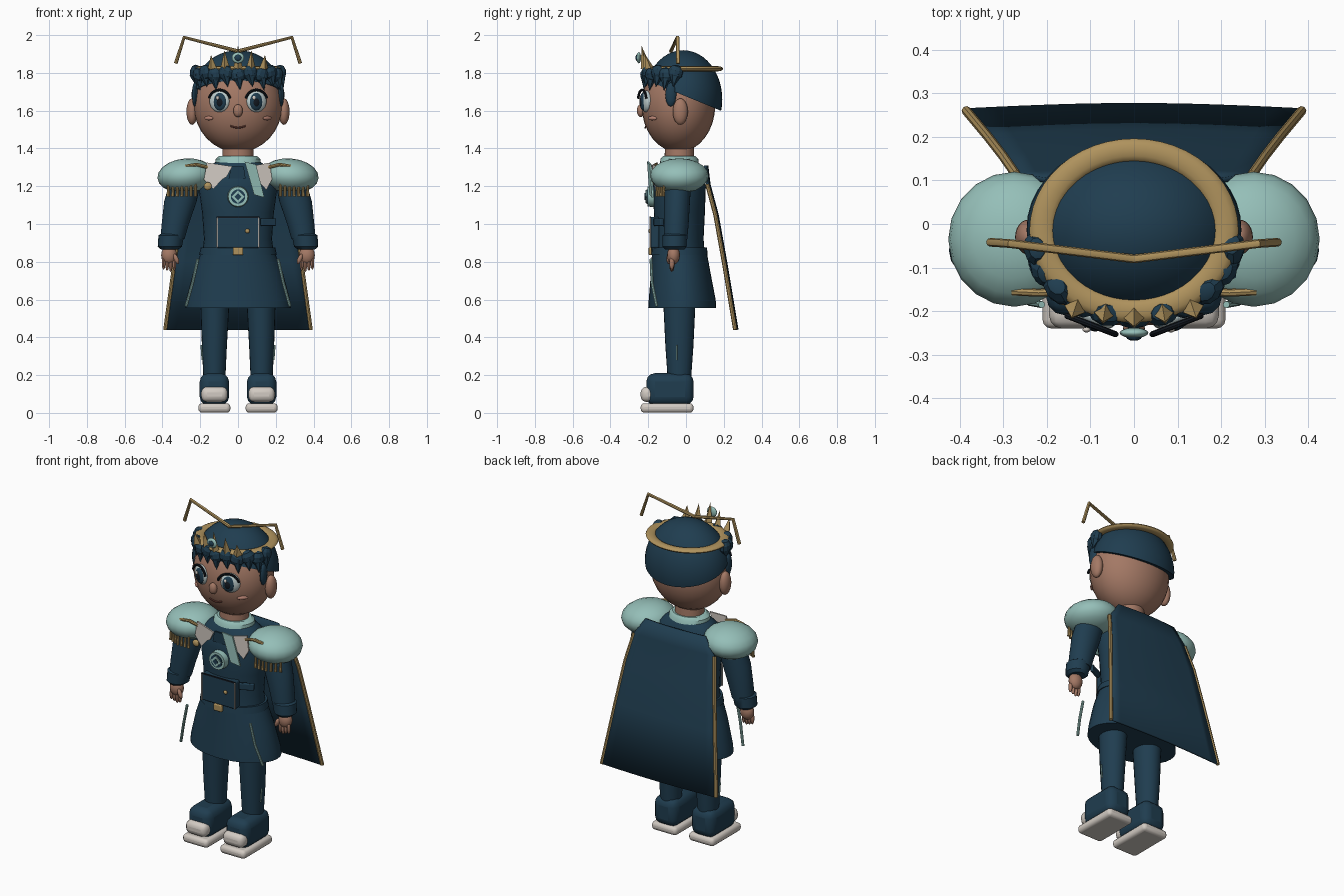
import bpy, bmesh, math
from mathutils import Vector

cube = bpy.data.objects.get("Cube")
if cube:
    bpy.data.objects.remove(cube, do_unlink=True)


def material(name, r, g, b):
    m = bpy.data.materials.new(name)
    m.use_nodes = True
    m.diffuse_color = (r, g, b, 1)
    bsdf = m.node_tree.nodes["Principled BSDF"]
    bsdf.inputs["Base Color"].default_value = (r, g, b, 1)
    bsdf.inputs["Roughness"].default_value = 0.7
    return m


NAVY = material("navy cloth", .014, .047, .08)
TEAL = material("pale teal", .3, .52, .48)
GOLD = material("gold", .43, .29, .11)
SKIN = material("skin", .37, .19, .13)
WHITE = material("off white", .64, .59, .54)
LIPS = material("lip brown", .17, .055, .04)
BLUSH = material("blush", .5, .24, .18)
BLACK = material("near black", .006, .009, .014)
EYE = material("eye white", .52, .62, .62)


def finish(name, mat, angle=40):
    ob = bpy.context.object
    ob.name = name
    ob.data.materials.clear()
    ob.data.materials.append(mat)
    bpy.ops.object.transform_apply(location=False, rotation=False, scale=True)
    bpy.ops.object.shade_smooth_by_angle(angle=math.radians(angle))
    return ob


def from_bmesh(name, bm, mat, angle=40):
    bmesh.ops.recalc_face_normals(bm, faces=bm.faces)
    mesh = bpy.data.meshes.new(name)
    bm.to_mesh(mesh)
    bm.free()
    ob = bpy.data.objects.new(name, mesh)
    bpy.context.collection.objects.link(ob)
    bpy.ops.object.select_all(action='DESELECT')
    bpy.context.view_layer.objects.active = ob
    ob.select_set(True)
    return finish(name, mat, angle)


def ball(name, loc, size, mat, rot=(0, 0, 0), seg=24, angle=40):
    bpy.ops.mesh.primitive_uv_sphere_add(segments=seg, ring_count=seg // 2, location=loc, rotation=rot)
    bpy.context.object.scale = size
    return finish(name, mat, angle)


def box(name, loc, size, mat, bevel=0.0, rot=(0, 0, 0)):
    bpy.ops.mesh.primitive_cube_add(size=1, location=loc, rotation=rot)
    bpy.context.object.scale = size
    ob = finish(name, mat)
    if bevel:
        mod = ob.modifiers.new("round", 'BEVEL')
        mod.width, mod.segments = bevel, 3
    return ob


def cone(name, start, tip, radius, mat, sides=8, end=0.0):
    a, b = Vector(start), Vector(tip)
    bpy.ops.mesh.primitive_cone_add(vertices=sides, radius1=radius, radius2=end, depth=(b - a).length, location=(a + b) / 2)
    bpy.context.object.rotation_euler = (b - a).to_track_quat('Z', 'Y').to_euler()
    return finish(name, mat)


def tube(name, points, radius, mat):
    cu = bpy.data.curves.new(name, 'CURVE')
    cu.dimensions, cu.bevel_depth, cu.bevel_resolution, cu.use_fill_caps = '3D', radius, 2, True
    sp = cu.splines.new('POLY')
    sp.points.add(len(points) - 1)
    for p, co in zip(sp.points, points):
        p.co = (*co, 1)
    ob = bpy.data.objects.new(name, cu)
    bpy.context.collection.objects.link(ob)
    bpy.ops.object.select_all(action='DESELECT')
    bpy.context.view_layer.objects.active = ob
    ob.select_set(True)
    bpy.ops.object.convert(target='MESH')
    return finish(name, mat)


def loft(name, rings, mat, seg=32):
    """Stacked ellipses: height, x radius, y radius, x centre, y centre."""
    bm = bmesh.new()
    loops = []
    for z, rx, ry, cx, cy in rings:
        loops.append([bm.verts.new((cx + rx * math.cos(t), cy + ry * math.sin(t), z))
                      for t in (2 * math.pi * i / seg for i in range(seg))])
    for lo, hi in zip(loops, loops[1:]):
        for i in range(seg):
            j = (i + 1) % seg
            bm.faces.new((lo[i], lo[j], hi[j], hi[i]))
    bm.faces.new(loops[0])
    bm.faces.new(loops[-1])
    return from_bmesh(name, bm, mat)


def plate(name, outline, y, mat, thick=0.009, bend=0.25):
    """Flat front shape that wraps back a little toward the sides."""
    bm = bmesh.new()
    face = bm.faces.new([bm.verts.new((x, y + bend * abs(x), z)) for x, z in outline])
    ext = bmesh.ops.extrude_face_region(bm, geom=[face])
    bmesh.ops.translate(bm, vec=(0, thick, 0), verts=[v for v in ext["geom"] if isinstance(v, bmesh.types.BMVert)])
    return from_bmesh(name, bm, mat)


# Head, neck and face
ball("head", (0, -.04, 1.63), (.235, .195, .25), SKIN, seg=32)
loft("neck", [(1.32, .085, .08, 0, -.035), (1.43, .08, .075, 0, -.035)], SKIN)
ball("nose", (0, -.24, 1.6), (.025, .02, .034), SKIN)
tube("mouth", [(x * .01, -.216 + abs(x) * .001, 1.51 + x * x * .0006) for x in range(-4, 5)], .0045, LIPS)

# Hair cap cut along a line that drops toward the back
bm = bmesh.new()
bmesh.ops.create_uvsphere(bm, u_segments=40, v_segments=24, radius=1)
for v in bm.verts:
    v.co = (v.co.x * .248, v.co.y * .207 - .015, v.co.z * .26 + 1.66)
cut = bmesh.ops.bisect_plane(bm, geom=bm.verts[:] + bm.edges[:] + bm.faces[:],
                             plane_co=(0, -.06, 1.7), plane_no=(0, .41, 1), clear_inner=True)
bmesh.ops.holes_fill(bm, edges=[e for e in bm.edges if e.is_boundary])
from_bmesh("hair_cap", bm, NAVY)

# Fringe of clumped locks with pointed tips
for i in range(-5, 6):
    a = i * .29
    x, y = .225 * math.sin(a), -.035 - .175 * math.cos(a)
    ball("fringe_clump", (x, y, 1.79 + .012 * (i % 2)), (.042, .032, .042), NAVY, (0, .3 * (i % 3 - 1), a), 10, 20)
    cone("fringe_tip", (x, y, 1.79), (x * 1.03 + .012, y - .012, 1.705 + .02 * (i % 2)), .034, NAVY, 6)

# Crown band, points and gem
bpy.ops.mesh.primitive_torus_add(major_radius=.21, minor_radius=.03, major_segments=48, minor_segments=12, location=(0, -.015, 1.822))
bpy.context.object.scale = (1, .88, .45)
finish("crown_band", GOLD)
for i in range(-2, 3):
    x, y = i * .068, -.215 + .01 * abs(i)
    cone("crown_point", (x, y, 1.825), (x * 1.05, y - .02, 1.945 - .025 * abs(i)), .025, GOLD, 4)
ball("crown_gem_rim", (0, -.25, 1.88), (.033, .012, .03), TEAL, seg=16)
ball("crown_gem", (0, -.26, 1.88), (.018, .008, .017), NAVY, seg=12)

for s in (-1, 1):
    # Ear, sideburn, antenna
    ball("ear", (s * .243, -.03, 1.595), (.03, .04, .07), SKIN)
    ball("sideburn", (s * .228, -.08, 1.685), (.016, .03, .065), NAVY, seg=12)
    tube("antenna", [(0, -.08, 1.915), (s * .285, -.045, 1.988), (s * .33, -.042, 1.85)], .01, GOLD)
    # Layered eye
    turn = (0, 0, s * .36)
    ball("eye", (s * .098, -.212, 1.65), (.056, .025, .058), EYE, turn)
    ball("iris", (s * .097, -.226, 1.648), (.038, .016, .047), NAVY, turn)
    ball("pupil", (s * .097, -.235, 1.645), (.02, .01, .026), BLACK, turn)
    ball("eye_glint", (s * .097 - .012, -.243, 1.668), (.009, .006, .011), WHITE)
    lash = [math.radians(d) for d in range(15, 166, 15)]
    tube("upper_lash", [(s * .098 + .058 * math.cos(t), -.232 + s * .022 * math.cos(t), 1.65 + .06 * math.sin(t))
                        for t in lash], .007, BLACK)
    ball("cheek_blush", (s * .155, -.178, 1.56), (.032, .008, .011), BLUSH, (0, 0, s * .8))

    # Sleeve, cuff, hand
    loft("sleeve", [(.92, .064, .062, s * .347, -.055), (1.0, .072, .066, s * .332, -.052),
                    (1.12, .086, .069, s * .305, -.048), (1.26, .08, .07, s * .27, -.04)], NAVY)
    loft("cuff", [(.865, .045, .05, s * .362, -.06), (.88, .064, .064, s * .361, -.06),
                  (.94, .068, .066, s * .353, -.058), (.953, .05, .05, s * .35, -.058)], NAVY, 16)
    ball("palm", (s * .365, -.066, .835), (.042, .034, .05), SKIN, seg=16)
    for f in range(4):
        x = s * (.337 + f * .019)
        ball("finger", (x, -.075, .782 + .006 * abs(f - 1)), (.0105, .014, .036), SKIN, seg=10)
    ball("thumb", (s * .327, -.09, .815), (.013, .014, .03), SKIN, (0, s * .4, 0), 10)

    # Epaulette with bar and tassels
    ball("epaulette", (s * .275, -.035, 1.255), (.152, .155, .092), TEAL, (0, s * .08, 0), 20)
    tube("epaulette_bar", [(s * .16, -.155, 1.3), (s * .22, -.158, 1.315), (s * .28, -.155, 1.305)], .009, GOLD)
    for t in range(7):
        x = .225 + t * .024
        y = -.15 + .5 * max(0, x - .3)
        cone("tassel", (s * x, y, 1.215), (s * x, y - .004, 1.145), .006, GOLD, 8, .009)

    # Leg, boot, sole
    loft("trouser_leg", [(.18, .058, .062, s * .125, -.035), (.35, .066, .074, s * .125, -.035),
                         (.6, .077, .086, s * .122, -.035)], NAVY, 24)
    tube("leg_stripe", [(s * .189, -.05, .28), (s * .195, -.05, .36)], .004, TEAL)
    box("boot", (s * .125, -.085, .125), (.155, .25, .17), NAVY, .045)
    box("toe_cap", (s * .125, -.2, .098), (.14, .08, .08), WHITE, .03)
    box("sole", (s * .125, -.1, .026), (.17, .28, .05), WHITE, .02)

    # Coat trims
    tube("skirt_trim", [(s * .212, -.185, .815), (s * .24, -.18, .69), (s * .275, -.155, .565)], .008, TEAL)
    tube("vest_trim", [(s * .11, -.19, .875), (s * .11, -.19, 1.035)], .004, WHITE)

# Coat body, collar, belt, skirt
loft("jacket", [(.84, .19, .135, 0, -.035), (.92, .18, .128, 0, -.035), (1.06, .19, .135, 0, -.035),
                (1.2, .21, .14, 0, -.035), (1.29, .18, .125, 0, -.035), (1.34, .1, .09, 0, -.035)], NAVY)
loft("collar", [(1.3, .125, .105, 0, -.035), (1.345, .118, .1, 0, -.035), (1.36, .1, .085, 0, -.035)], TEAL)
loft("skirt", [(.555, .28, .18, 0, -.02), (.6, .275, .177, 0, -.02), (.74, .238, .158, 0, -.028), (.85, .195, .145, 0, -.035)], NAVY)
loft("belt", [(.835, .206, .15, 0, -.035), (.875, .198, .146, 0, -.035)], NAVY)
box("belt_buckle", (0, -.19, .856), (.055, .016, .04), GOLD, .005)
box("vest_panel", (0, -.165, .955), (.225, .045, .165), NAVY, .008)
box("vest_edge", (0, -.189, 1.036), (.225, .008, .008), BLACK)
box("pocket_flap", (.16, -.145, 1.01), (.085, .02, .04), NAVY, .005, (0, 0, .45))
ball("button", (.05, -.192, .963), (.012, .008, .012), GOLD, seg=12)

# Neckcloth flaps, sash strip and medal
plate("neckcloth_right", [(-.165, 1.325), (-.03, 1.305), (-.06, 1.25), (-.085, 1.235), (-.13, 1.185), (-.18, 1.235)], -.2, WHITE)
plate("neckcloth_left", [(.09, 1.31), (.17, 1.325), (.18, 1.235), (.15, 1.18), (.105, 1.23)], -.2, WHITE)
plate("neckcloth_knot", [(-.035, 1.305), (.03, 1.305), (.04, 1.24), (-.05, 1.24)], -.185, NAVY)
plate("sash_strip", [(.035, 1.33), (.095, 1.315), (.14, 1.14), (.085, 1.155)], -.215, TEAL)
ball("brooch", (-.16, -.175, 1.2), (.022, .012, .022), GOLD, seg=10)
cone("medal", (0, -.17, 1.145), (0, -.205, 1.145), .056, TEAL, 20, .052)
cone("medal_inset", (0, -.2, 1.145), (0, -.209, 1.145), .038, NAVY, 20, .038)
for size, mat, y in ((.034, TEAL, -.215), (.018, NAVY, -.219)):
    plate("medal_diamond", [(size, 1.145), (0, 1.145 + size), (-size, 1.145), (0, 1.145 - size)], y, mat, bend=0)

# Cape flaring backward, with gold side edges
edge = [(.2, .1, 1.31), (.27, .112, 1.21), (.3, .155, 1.05), (.335, .2, .8), (.385, .26, .44)]
bm = bmesh.new()
cols = 12
rows = [[bm.verts.new((w * (2 * c / cols - 1), y + .012 * math.sin(math.pi * c / cols), z)) for c in range(cols + 1)]
        for w, y, z in edge]
for up, low in zip(rows, rows[1:]):
    for c in range(cols):
        bm.faces.new((up[c], up[c + 1], low[c + 1], low[c]))
cape = from_bmesh("cape", bm, NAVY)
thick = cape.modifiers.new("thickness", 'SOLIDIFY')
thick.thickness, thick.offset = .012, 0
for s in (-1, 1):
    tube("cape_edge", [(s * x, y, z) for x, y, z in edge[1:]], .011, GOLD)
